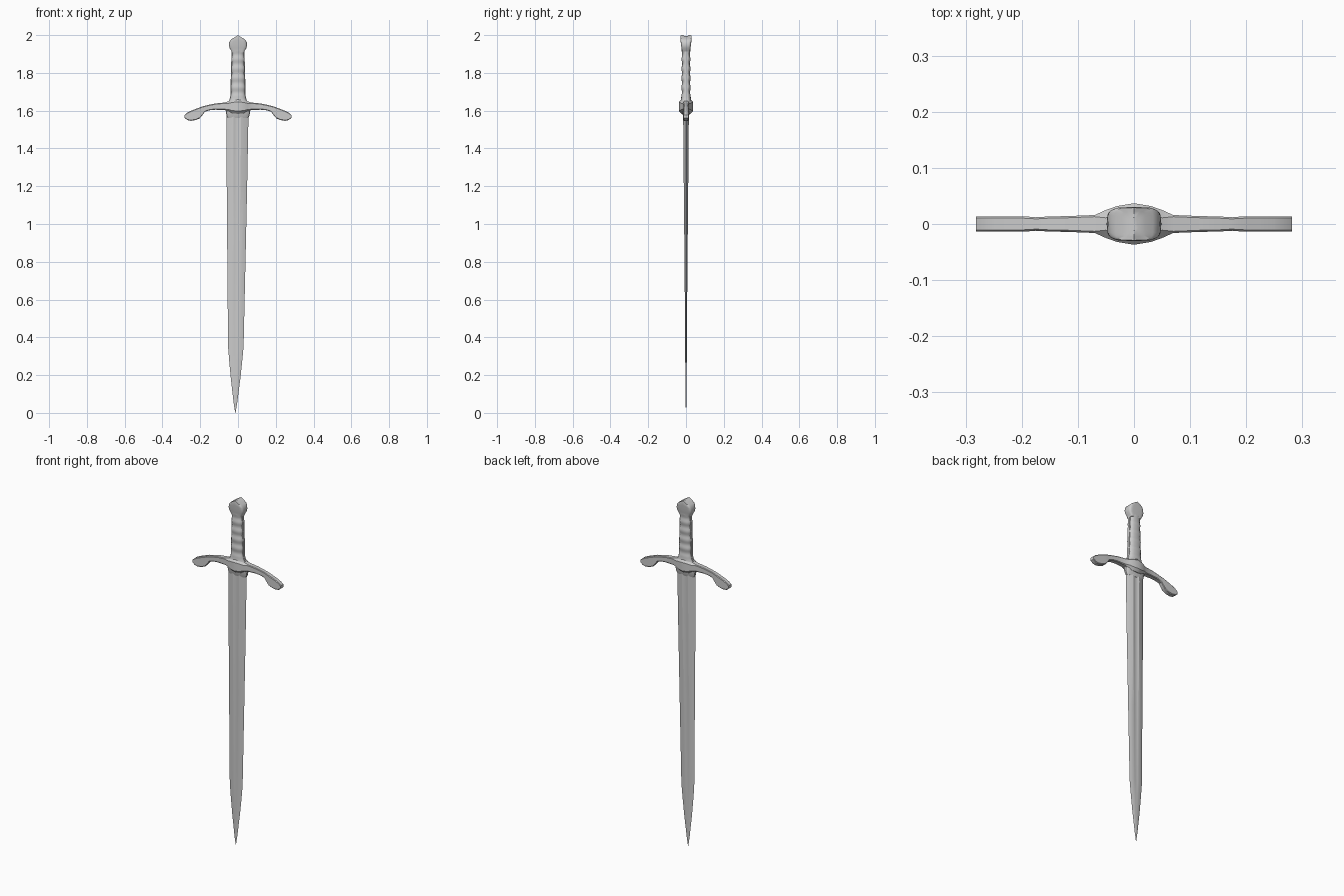
import bpy, bmesh, math

if "Cube" in bpy.data.objects:
    bpy.data.objects.remove(bpy.data.objects["Cube"])


def loft(name, rings, angle=30):
    """Skin a list of equal-length closed rings, cap both ends, shade by angle."""
    bm = bmesh.new()
    vr = [[bm.verts.new(p) for p in r] for r in rings]
    n = len(vr[0])
    for a, b in zip(vr, vr[1:]):
        for i in range(n):
            j = (i + 1) % n
            bm.faces.new((a[i], a[j], b[j], b[i]))
    bm.faces.new(vr[0][::-1])
    bm.faces.new(vr[-1])
    bmesh.ops.remove_doubles(bm, verts=bm.verts, dist=1e-5)
    bmesh.ops.recalc_face_normals(bm, faces=bm.faces)
    me = bpy.data.meshes.new(name)
    bm.to_mesh(me)
    bm.free()
    ob = bpy.data.objects.new(name, me)
    bpy.context.collection.objects.link(ob)
    bpy.ops.object.select_all(action='DESELECT')
    ob.select_set(True)
    bpy.context.view_layer.objects.active = ob
    bpy.ops.object.shade_smooth_by_angle(angle=math.radians(angle))
    return ob


def oval(z, rx, ry, power=2.0, n=20):
    """Superellipse ring in the xy plane."""
    pts = []
    for i in range(n):
        a = 2 * math.pi * i / n
        c, s = math.cos(a), math.sin(a)
        pts.append((rx * math.copysign(abs(c) ** (2 / power), c),
                    ry * math.copysign(abs(s) ** (2 / power), s), z))
    return pts


# Blade: lens section with a shallow fuller, leaning very slightly off centre
def blade_ring(z, w, t, groove):
    half = [(1, 0), (0.72, 0.55), (0.34, 0.98), (0.22, 1 - 0.5 * groove),
            (0, 1 - groove)]
    face = half + [(-x, y) for x, y in half[-2::-1]]
    section = face + [(x, -y) for x, y in face[-2:0:-1]]
    cx = -0.014 + 0.007 * z
    return [(cx + x * w, y * t, z) for x, y in section]


loft("blade", [blade_ring(*s) for s in [
    (0.0, 0.001, 0.0005, 0), (0.05, 0.009, 0.002, 0), (0.18, 0.025, 0.003, 0),
    (0.27, 0.034, 0.004, 0), (0.35, 0.041, 0.0045, 0.2), (0.8, 0.048, 0.008, 0.35),
    (1.2, 0.054, 0.012, 0.35), (1.54, 0.058, 0.015, 0.35),
    (1.62, 0.058, 0.015, 0.35)]], 25)

# Blade collar: thin sleeve under the guard
loft("blade_collar", [oval(z, x, y, 2.4) for z, x, y in [
    (1.56, 0.054, 0.012), (1.575, 0.061, 0.017), (1.605, 0.066, 0.022),
    (1.63, 0.06, 0.024)]])


# Crossguard: chamfered section swept along x, drooping into lobed ends
def guard_ring(x, lo, hi, hy):
    c = min(0.2 * (hi - lo), 0.5 * hy)
    k = 0.003 if abs(x) > 0.06 else 0.014
    c = min(c, k + 0.001)
    half = [(hy - k, lo), (hy, lo + c), (hy, hi - c), (hy - k, hi)]
    return ([(x, y, z) for y, z in half] +
            [(x, -y, z) for y, z in half[::-1]])


arm = [(0.0, 1.583, 1.662, 0.037), (0.03, 1.586, 1.658, 0.032),
       (0.05, 1.595, 1.65, 0.025), (0.07, 1.604, 1.643, 0.016),
       (0.12, 1.605, 1.638, 0.014), (0.15, 1.602, 1.632, 0.0135),
       (0.175, 1.594, 1.626, 0.012), (0.187, 1.578, 1.623, 0.013),
       (0.203, 1.559, 1.617, 0.0135), (0.225, 1.55, 1.609, 0.0135),
       (0.25, 1.546, 1.599, 0.0135), (0.268, 1.55, 1.59, 0.0135),
       (0.282, 1.561, 1.578, 0.0135)]
stations = [(-x, *r) for x, *r in arm[:0:-1]] + arm
loft("crossguard", [guard_ring(*s) for s in stations], 35)

# Grip: flared foot, five gentle swells, slight taper upwards
grip = [oval(1.64, 0.056, 0.03, 2.5), oval(1.655, 0.046, 0.026, 2.5)]
steps = 40
for i in range(steps + 1):
    u = i / steps
    swell = 0.0018 * math.cos(2 * math.pi * 5 * u)
    grip.append(oval(1.672 + 0.25 * u, 0.039 - 0.007 * u + swell,
                     0.0235 - 0.002 * u + swell, 2.5))
loft("grip", grip, 40)

# Grip side strips: narrow raised bands on both edges
for side, s in (("right", 1), ("left", -1)):
    loft("grip_strip_" + side, [
        [(s * (x + dx), y, z) for dx, y in
         [(0.002, -0.007), (0.002, 0.007), (-0.008, 0.009), (-0.008, -0.009)]]
        for z, x in [(1.65, 0.045), (1.675, 0.039), (1.92, 0.032)]])


# Pommel: rounded outline lofted along z, peaked crest on top
def pommel_ring(z, rx, ry, peak):
    return [(x, y, z + peak * (1 - abs(x) / rx) ** 1.0)
            for x, y, _ in oval(0, rx, ry, 5, 32)]


loft("pommel", [pommel_ring(*s) for s in [
    (1.908, 0.032, 0.021, 0), (1.918, 0.036, 0.022, 0), (1.932, 0.045, 0.024, 0),
    (1.947, 0.048, 0.027, 0.002), (1.962, 0.046, 0.0285, 0.012),
    (1.972, 0.041, 0.03, 0.02), (1.979, 0.034, 0.029, 0.02),
    (1.986, 0.02, 0.023, 0.0135), (1.994, 0.008, 0.012, 0.006)]], 40)
